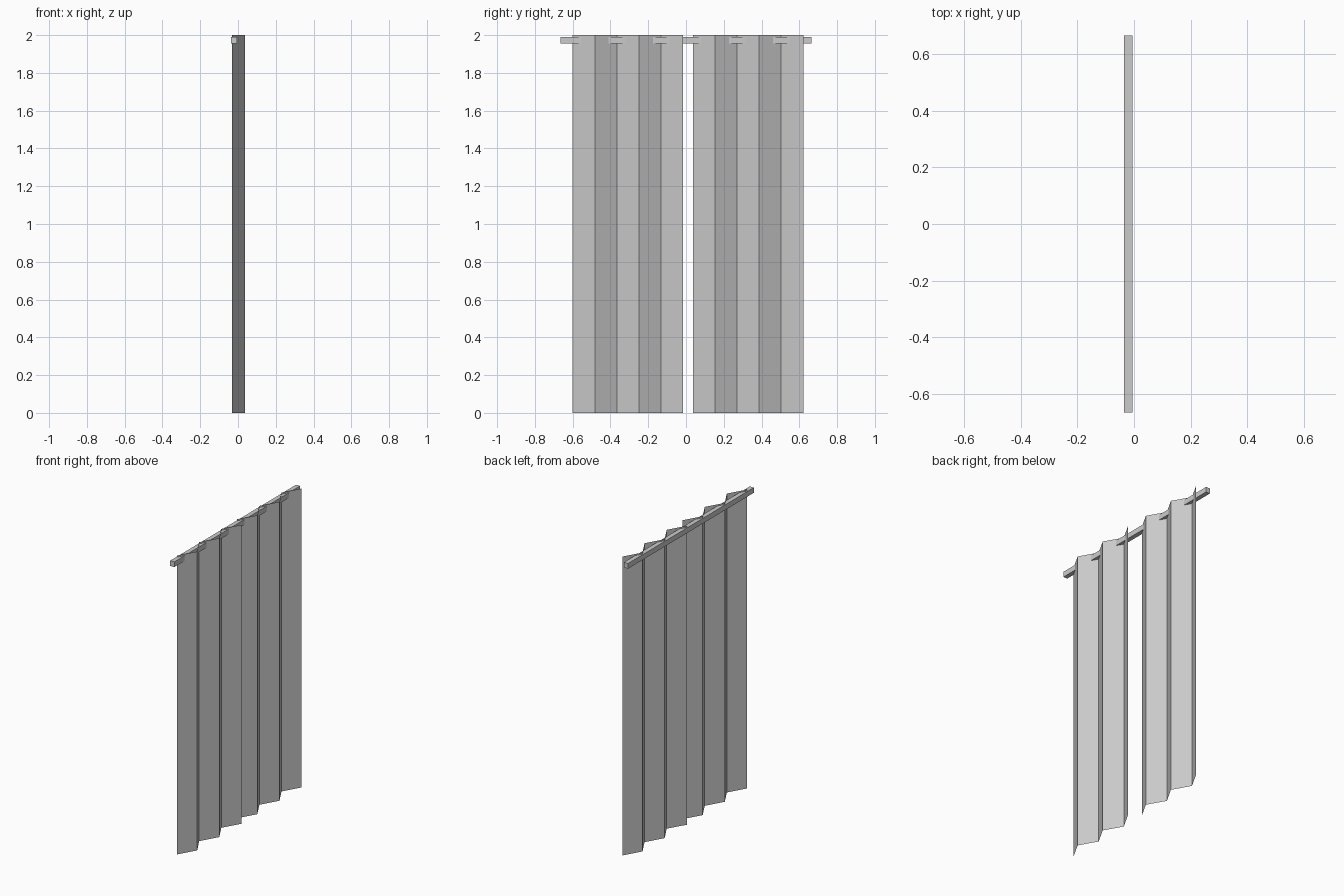
import bpy

if "Cube" in bpy.data.objects:
    bpy.data.objects.remove(bpy.data.objects["Cube"])

FOLDS = 5
PITCH = 0.117
X_BACK, X_FRONT = -0.031, 0.036
HEIGHT = 2.0


def make_mesh(name, verts, faces):
    mesh = bpy.data.meshes.new(name)
    mesh.from_pydata(verts, [], faces)
    mesh.update()
    obj = bpy.data.objects.new(name, mesh)
    bpy.context.collection.objects.link(obj)
    return obj


def curtain(name, y_start):
    # Thin pleated sheet: zigzag profile extruded upwards
    verts = []
    for i in range(FOLDS + 1):
        x = X_FRONT if i % 2 else X_BACK
        y = y_start + i * PITCH
        verts += [(x, y, 0), (x, y, HEIGHT)]
    faces = [(2 * i, 2 * i + 2, 2 * i + 3, 2 * i + 1) for i in range(FOLDS)]
    return make_mesh(name, verts, faces)


# Two pleated curtains with a gap between them
curtain("curtain_left", -0.60)
curtain("curtain_right", 0.036)

# Square rail running through the top of the folds
bpy.ops.mesh.primitive_cube_add(size=1, location=(-0.021, 0, 1.972))
rail = bpy.context.object
rail.name = "curtain_rail"
rail.scale = (0.030, 1.33, 0.035)
bpy.ops.object.transform_apply(location=False, rotation=False, scale=True)
